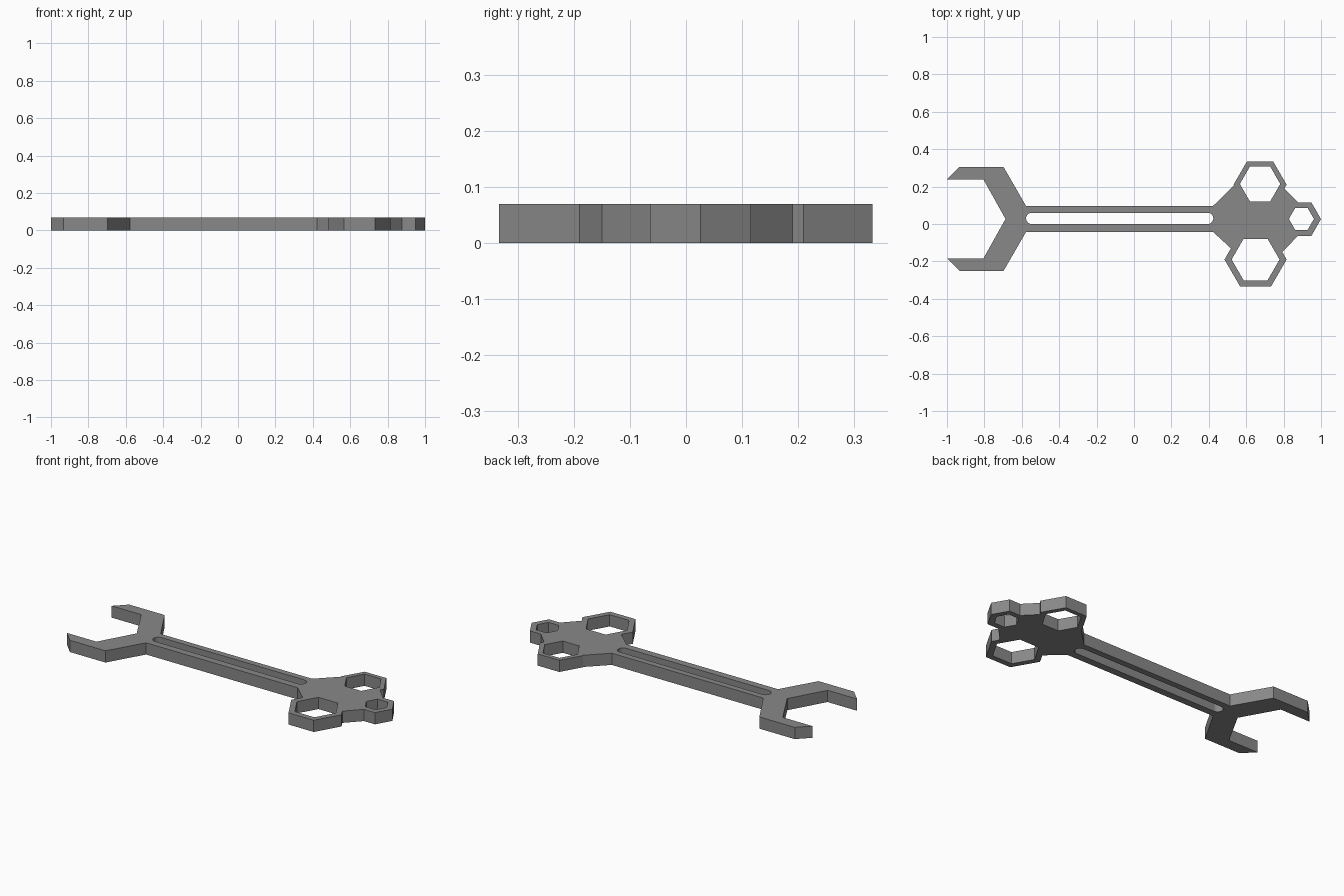
import bpy, bmesh, math

if "Cube" in bpy.data.objects:
    bpy.data.objects.remove(bpy.data.objects["Cube"])

THICK = 0.07
MID = 0.027          # y of the handle axis

steel = bpy.data.materials.new("grey_steel")
steel.diffuse_color = (0.25, 0.25, 0.25, 1)
steel.use_nodes = True
steel.node_tree.nodes["Principled BSDF"].inputs["Base Color"].default_value = steel.diffuse_color


def hexagon(cx, cy, r):
    return [(cx + r * math.cos(math.radians(60 * i)),
             cy + r * math.sin(math.radians(60 * i))) for i in range(6)]


def slot(x0, x1, cy, r, n=12):
    arc = [math.pi * i / n - math.pi / 2 for i in range(n + 1)]
    right = [(x1 - r + r * math.cos(a), cy + r * math.sin(a)) for a in arc]
    left = [(x0 + r - r * math.cos(a), cy - r * math.sin(a)) for a in arc]
    return right + left


def plate(name, loops):
    """Extrude a filled outline (first loop) with holes (other loops)."""
    curve = bpy.data.curves.new(name + "_outline", 'CURVE')
    curve.dimensions = '2D'
    curve.fill_mode = 'BOTH'
    curve.extrude = THICK / 2
    for pts in loops:
        s = curve.splines.new('POLY')
        s.points.add(len(pts) - 1)
        for p, (x, y) in zip(s.points, pts):
            p.co = (x, y, 0, 1)
        s.use_cyclic_u = True
    tmp = bpy.data.objects.new(name + "_outline", curve)
    bpy.context.collection.objects.link(tmp)
    bpy.context.view_layer.update()
    dg = bpy.context.evaluated_depsgraph_get()
    mesh = bpy.data.meshes.new_from_object(tmp.evaluated_get(dg))
    bpy.data.objects.remove(tmp)
    bm = bmesh.new()
    bm.from_mesh(mesh)
    bmesh.ops.remove_doubles(bm, verts=bm.verts, dist=1e-5)
    bmesh.ops.translate(bm, verts=bm.verts, vec=(0, 0, THICK / 2))
    bmesh.ops.recalc_face_normals(bm, faces=bm.faces)
    for f in bm.faces:
        f.smooth = False
        f.material_index = 0
    bm.to_mesh(mesh)
    bm.free()
    mesh.materials.clear()
    mesh.materials.append(steel)
    ob = bpy.data.objects.new(name, mesh)
    bpy.context.collection.objects.link(ob)
    return ob


# Ring spanner rims
upper = hexagon(0.674, 0.21, 0.142)
tip = hexagon(0.896, 0.026, 0.104)
lower = hexagon(0.65, -0.19, 0.166)

# Open jaw, upper half from throat to handle; mirrored for the lower half
jaw = [(-0.687, 0), (-0.805, 0.211), (-1, 0.211), (-0.932, 0.279),
       (-0.698, 0.279), (-0.577, 0.069), (0.422, 0.069)]
jaw_top = [(x, MID + y) for x, y in jaw]
jaw_bottom = [(x, MID - y) for x, y in reversed(jaw[1:])]

# Outline clockwise: jaw, handle, then the three ring rims and their webs
outline = (jaw_top
           + [(0.534, 0.206), upper[3], upper[2], upper[1], upper[0], (0.804, 0.19)]
           + [(0.876, 0.116) if i == 2 else tip[i] for i in (2, 1, 0, 5)]
           + [(0.876, -0.064), (0.793, -0.15)]
           + [lower[0], lower[5], lower[4], lower[3], (0.518, -0.13)]
           + jaw_bottom)

# Wrench body with handle slot and three hexagonal sockets
plate("wrench_body", [
    outline,
    slot(-0.577, 0.424, 0.03, 0.03),
    hexagon(0.674, 0.214, 0.108),
    hexagon(0.895, 0.027, 0.067),
    hexagon(0.65, -0.19, 0.128),
])
